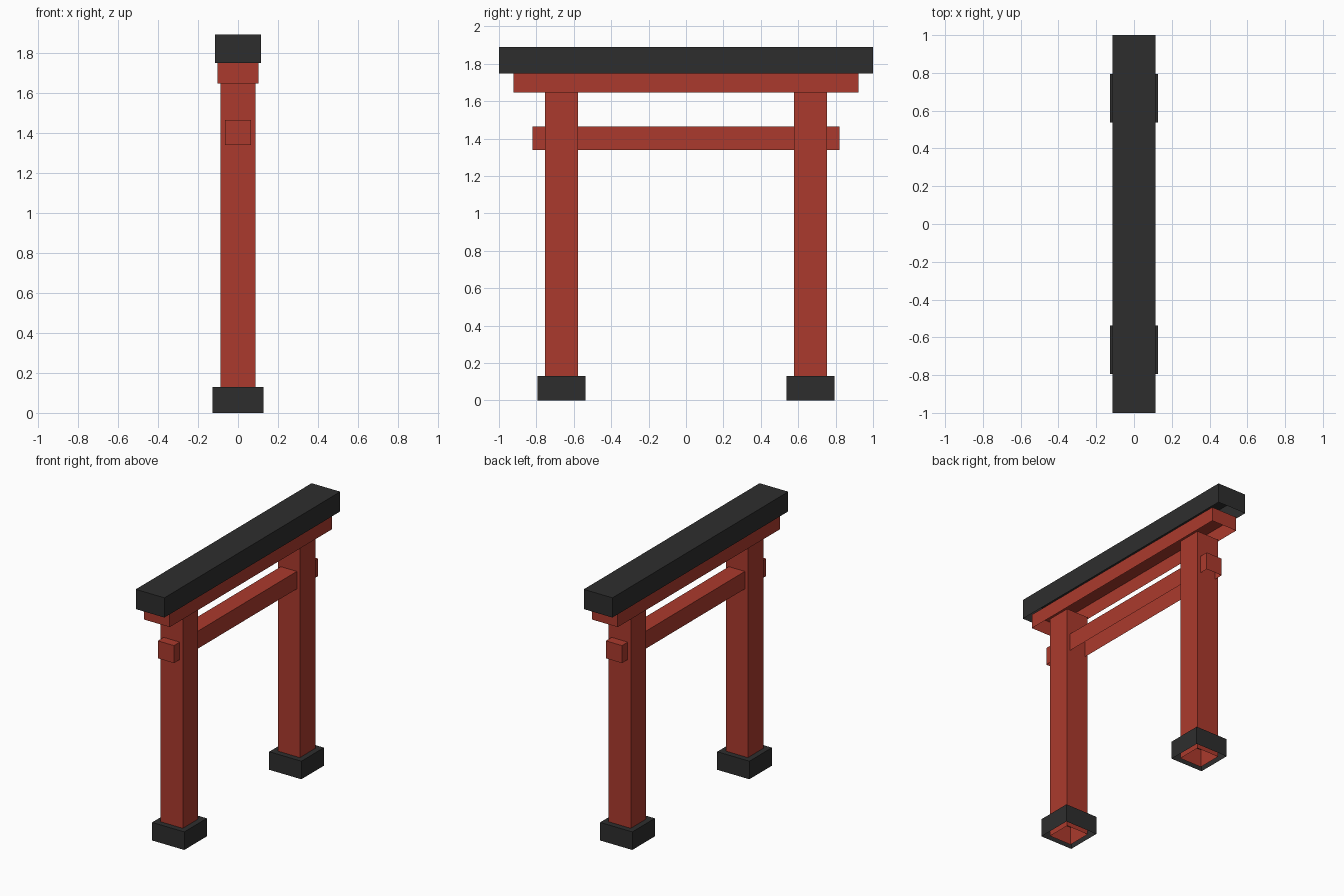
import bpy, bmesh

if "Cube" in bpy.data.objects:
    bpy.data.objects.remove(bpy.data.objects["Cube"])


def material(name, rgb):
    m = bpy.data.materials.new(name)
    m.diffuse_color = (*rgb, 1.0)
    m.use_nodes = True
    m.node_tree.nodes["Principled BSDF"].inputs["Base Color"].default_value = m.diffuse_color
    return m


RED = material("vermilion_red", (0.41, 0.042, 0.026))
BLACK = material("charcoal_black", (0.027, 0.027, 0.027))


def open_box(name, half_x, half_y, z0, z1, mat, y=0.0):
    """Box shell centred on x = 0, open on its underside."""
    bm = bmesh.new()
    bmesh.ops.create_cube(bm, size=2.0)
    for v in bm.verts:
        v.co = (v.co.x * half_x,
                v.co.y * half_y + y,
                z0 if v.co.z < 0 else z1)
    bm.normal_update()
    under = [f for f in bm.faces if f.normal.z < -0.5]
    bmesh.ops.delete(bm, geom=under, context='FACES')
    mesh = bpy.data.meshes.new(name)
    bm.to_mesh(mesh)
    bm.free()
    mesh.materials.append(mat)
    obj = bpy.data.objects.new(name, mesh)
    bpy.context.collection.objects.link(obj)
    return obj


# Posts standing in their footings
for side, y in (("front", -0.666), ("back", 0.666)):
    open_box(side + "_footing", 0.128, 0.128, 0.0, 0.13, BLACK, y)
    open_box(side + "_post", 0.088, 0.088, 0.0, 1.646, RED, y)

# Tie beam passing through both posts
open_box("tie_beam", 0.064, 0.82, 1.338, 1.464, RED)

# Lintel and the dark cap beam on top
open_box("lintel", 0.102, 0.922, 1.646, 1.748, RED)
open_box("cap_beam", 0.114, 1.0, 1.748, 1.89, BLACK)
